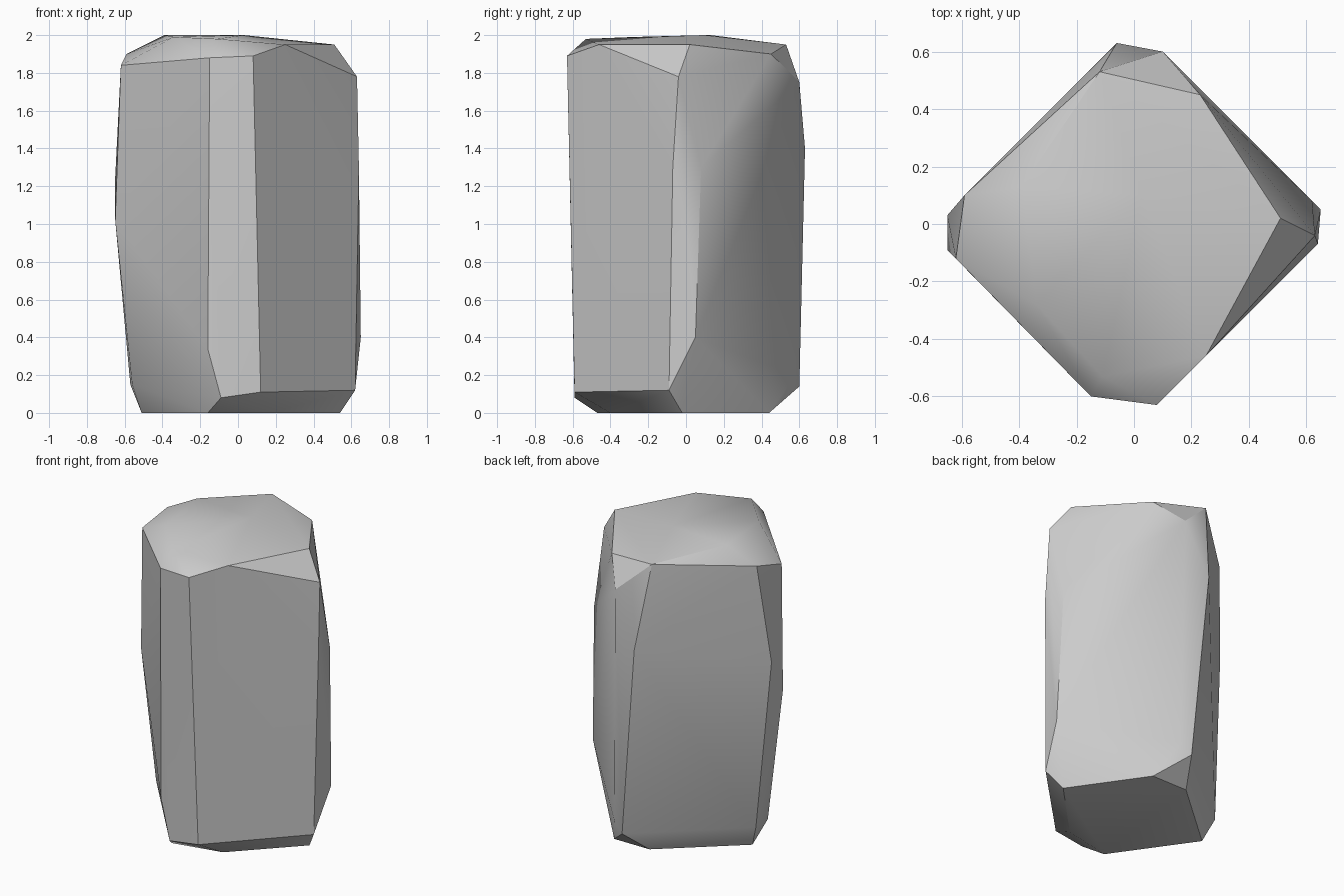
import bpy
import bmesh
import math

default_cube = bpy.data.objects.get("Cube")
if default_cube:
    bpy.data.objects.remove(default_cube, do_unlink=True)


def flat_material(name, colour):
    """Plain single-colour material for viewport and render."""
    material = bpy.data.materials.new(name)
    material.use_nodes = True
    material.diffuse_color = colour
    shader = material.node_tree.nodes["Principled BSDF"]
    shader.inputs["Base Color"].default_value = colour
    return material


def hull_object(name, corner_groups, material, smooth_angle):
    """Convex stone wrapped around groups of corner points."""
    bm = bmesh.new()
    for group in corner_groups.values():
        for corner in group:
            bm.verts.new(corner)
    hull = bmesh.ops.convex_hull(bm, input=bm.verts[:])
    leftovers = set(hull["geom_interior"]) | set(hull["geom_unused"])
    loose = [v for v in leftovers if isinstance(v, bmesh.types.BMVert)]
    bmesh.ops.delete(bm, geom=loose, context="VERTS")
    # Merge almost level triangles into broad chiselled faces
    bmesh.ops.dissolve_limit(bm, angle_limit=math.radians(2),
                             verts=bm.verts[:], edges=bm.edges[:])
    bmesh.ops.recalc_face_normals(bm, faces=bm.faces[:])
    mesh = bpy.data.meshes.new(name)
    bm.to_mesh(mesh)
    bm.free()
    mesh.materials.append(material)
    stone = bpy.data.objects.new(name, mesh)
    bpy.context.collection.objects.link(stone)
    bpy.ops.object.select_all(action="DESELECT")
    stone.select_set(True)
    bpy.context.view_layer.objects.active = stone
    bpy.ops.object.shade_smooth_by_angle(angle=math.radians(smooth_angle))
    return stone


# Corners grouped by the chamfer they belong to
corner_groups = {
    "base": [(.54, -.02, 0), (.22, .44, 0), (-.04, .44, 0),
             (-.51, .03, 0), (-.16, -.47, 0), (.17, -.4, 0)],
    "front_chamfer": [(-.15, -.6, 1.88), (.08, -.63, 1.89), (-.16, -.58, .34),
                      (-.09, -.59, .08), (.12, -.59, .11)],
    "left_chamfer": [(.63, -.04, 1.78), (.64, -.07, 1.3), (.62, -.09, .12),
                     (.65, .05, .4), (.62, .08, 1.3)],
    "back_chamfer": [(.1, .6, 1.75), (-.06, .63, 1.4), (.05, .6, .14),
                     (.12, .58, .2)],
    "right_chamfer": [(-.62, -.12, 1.84), (-.59, .1, 1.9), (-.65, .03, 1.25),
                      (-.65, -.09, 1.02), (-.57, .08, .15), (-.56, -.06, .15)],
    "crown": [(-.39, .13, 2), (-.34, -.28, 1.99), (-.11, -.53, 1.98),
              (.25, -.46, 1.95), (.51, .02, 1.95), (.23, .45, 1.9),
              (-.12, .53, 1.95), (.03, .1, 2)],
}

# The single chiselled block
stone_grey = flat_material("stone_grey", (.6, .6, .6, 1))
hull_object("stone_block", corner_groups, stone_grey, smooth_angle=32)
